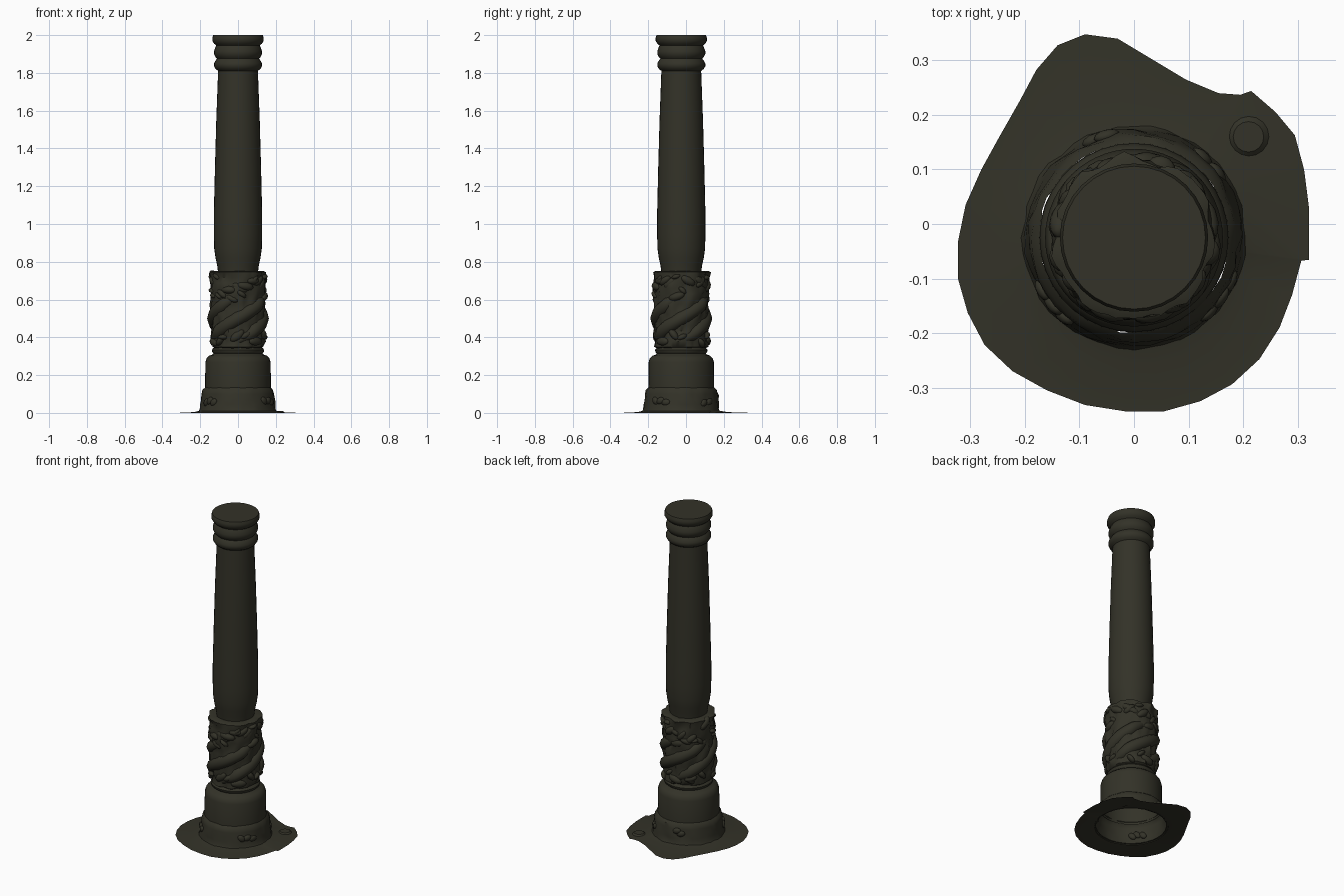
import bpy, bmesh, math, random
from mathutils import Vector, Matrix, noise

if "Cube" in bpy.data.objects:
    bpy.data.objects.remove(bpy.data.objects["Cube"])

random.seed(4)
CY = -0.025  # column axis sits slightly forward of the skirt centre

bronze = bpy.data.materials.new("dark olive bronze")
bronze.diffuse_color = (0.033, 0.032, 0.021, 1)
bronze.use_nodes = True
bronze.node_tree.nodes["Principled BSDF"].inputs["Base Color"].default_value = bronze.diffuse_color


def finish(name, bm, angle=40):
    bmesh.ops.recalc_face_normals(bm, faces=bm.faces)
    me = bpy.data.meshes.new(name)
    bm.to_mesh(me)
    bm.free()
    me.materials.append(bronze)
    ob = bpy.data.objects.new(name, me)
    bpy.context.collection.objects.link(ob)
    bpy.ops.object.select_all(action='DESELECT')
    ob.select_set(True)
    bpy.context.view_layer.objects.active = ob
    bpy.ops.object.shade_smooth_by_angle(angle=math.radians(angle))
    return ob


def lathe(name, profile, segs=32, rough=0.0, cap=False):
    """Revolve (radius, z) points about the column axis, optionally roughened."""
    bm = bmesh.new()
    rings = []
    for r, z in profile:
        ring = []
        for i in range(segs):
            a = math.tau * i / segs
            n = rough * noise.noise(Vector((math.cos(a) * 4, math.sin(a) * 4, z * 22)))
            ring.append(bm.verts.new(((r + n) * math.cos(a), CY + (r + n) * math.sin(a), z)))
        rings.append(ring)
    for a, b in zip(rings, rings[1:]):
        for i in range(segs):
            j = (i + 1) % segs
            bm.faces.new((a[i], a[j], b[j], b[i]))
    if cap:
        bm.faces.new(rings[-1])
    return finish(name, bm)


def add_blob(bm, angle, radius, z, size):
    """Flattened lump of relief lying against the column."""
    m = (Matrix.Translation((0, CY, 0)) @ Matrix.Rotation(angle, 4, 'Z')
         @ Matrix.Translation((radius, 0, z))
         @ Matrix.Rotation(random.uniform(-0.9, 0.9), 4, 'X')
         @ Matrix.Diagonal((size[0], size[1], size[2], 1)))
    bmesh.ops.create_icosphere(bm, subdivisions=2, radius=1, matrix=m)


# tapered shaft
lathe("shaft", [(0.105, 0.74), (0.11, 0.78), (0.119, 0.82), (0.126, 0.87), (0.128, 0.95),
                (0.128, 1.05), (0.122, 1.3), (0.115, 1.55), (0.105, 1.82)])

# ringed head with flat top
lathe("head_mouldings", [(0.104, 1.81), (0.118, 1.82), (0.127, 1.835), (0.127, 1.85),
                         (0.117, 1.868), (0.111, 1.875), (0.12, 1.885), (0.127, 1.9),
                         (0.127, 1.915), (0.12, 1.935), (0.115, 1.945), (0.127, 1.955),
                         (0.136, 1.97), (0.136, 1.985), (0.131, 2.0)], cap=True)

# rough core behind the carving
core = [(0.138 + 0.008 * (k / 14), 0.35 + 0.395 * k / 14) for k in range(15)]
lathe("carved_core", [(0.12, 0.34)] + core + [(0.13, 0.752), (0.1, 0.752)], 56, 0.016)

# coiling bodies wrapped around the core, rising to the right
bm = bmesh.new()
STEPS, SIDES = 30, 10
for k in range(4):
    rings = []
    for s in range(STEPS + 1):
        t = s / STEPS
        a = -math.pi / 2 + k * math.pi / 2 + (t - 0.5) * math.radians(190)
        z = 0.5 + (t - 0.5) * 0.25
        rad = 0.047 * min(1, 0.35 + 3 * min(t, 1 - t))
        ring = []
        for i in range(SIDES):
            b = math.tau * i / SIDES
            r = 0.116 + rad * math.cos(b)
            ring.append(bm.verts.new((r * math.cos(a), CY + r * math.sin(a), z + rad * math.sin(b))))
        rings.append(ring)
    for p, q in zip(rings, rings[1:]):
        for i in range(SIDES):
            j = (i + 1) % SIDES
            bm.faces.new((p[i], p[j], q[j], q[i]))
    bm.faces.new(rings[0])
    bm.faces.new(rings[-1])
finish("coiled_bodies", bm, 50)

# leafy relief above and below the coils
bm = bmesh.new()
for zlo, zhi, count in ((0.60, 0.725, 34), (0.37, 0.42, 14)):
    for k in range(count):
        a = math.tau * (k + random.random()) / count
        s = random.uniform(0.018, 0.034)
        add_blob(bm, a, 0.136, random.uniform(zlo, zhi),
                 (random.uniform(0.014, 0.025), s * 1.4, s * 0.7))
finish("carved_relief", bm, 50)

# collar and drum of the base
lathe("base_drum", [(0.11, 0.352), (0.122, 0.347), (0.132, 0.342), (0.139, 0.333),
                    (0.137, 0.322), (0.13, 0.315), (0.137, 0.308), (0.152, 0.303),
                    (0.166, 0.29), (0.173, 0.268), (0.174, 0.12)], 36)

# rough apron around the foot
lathe("foot_apron", [(0.173, 0.135), (0.187, 0.122), (0.192, 0.1), (0.194, 0.07),
                     (0.199, 0.045), (0.201, 0.02), (0.207, 0.007)], 44, 0.008)

# small relief lumps on the apron
bm = bmesh.new()
for deg in (-25, -35, -45, 38, 50, 105, 112, -150, -140, -132):
    add_blob(bm, math.radians(deg), 0.193, random.uniform(0.04, 0.09), (0.012, 0.025, 0.018))
finish("apron_relief", bm, 50)

# irregular flat skirt, open underneath the column
outline = [(-.09, .348), (-.03, .34), (.095, .265), (.155, .24), (.195, .237), (.215, .244),
           (.26, .205), (.295, .163), (.312, .10), (.321, .03), (.321, -.066), (.307, -.067),
           (.29, -.13), (.267, -.19), (.23, -.248), (.18, -.294), (.122, -.325), (.054, -.344),
           (-.014, -.344), (-.09, -.332), (-.16, -.305), (-.223, -.27), (-.274, -.222),
           (-.305, -.163), (-.323, -.1), (-.323, -.033), (-.309, .035), (-.28, .1),
           (-.247, .16), (-.21, .225), (-.179, .283), (-.14, .328)]
bm = bmesh.new()
rings = []
for t, z in ((0, 0.012), (0.3, 0.004), (1, 0)):
    ring = []
    for x, y in outline:
        d = Vector((x, y - CY)).normalized() * 0.198
        ring.append(bm.verts.new((d.x + (x - d.x) * t, d.y + CY + (y - d.y - CY) * t, z)))
    rings.append(ring)
n = len(outline)
for p, q in zip(rings, rings[1:]):
    for i in range(n):
        j = (i + 1) % n
        bm.faces.new((p[i], p[j], q[j], q[i]))
finish("ground_skirt", bm)

# little raised boss on the skirt
bm = bmesh.new()
bmesh.ops.create_cone(bm, cap_ends=True, segments=16, radius1=0.038, radius2=0.028, depth=0.009,
                      matrix=Matrix.Translation((0.21, 0.16, 0.0055)))
finish("skirt_boss", bm)
